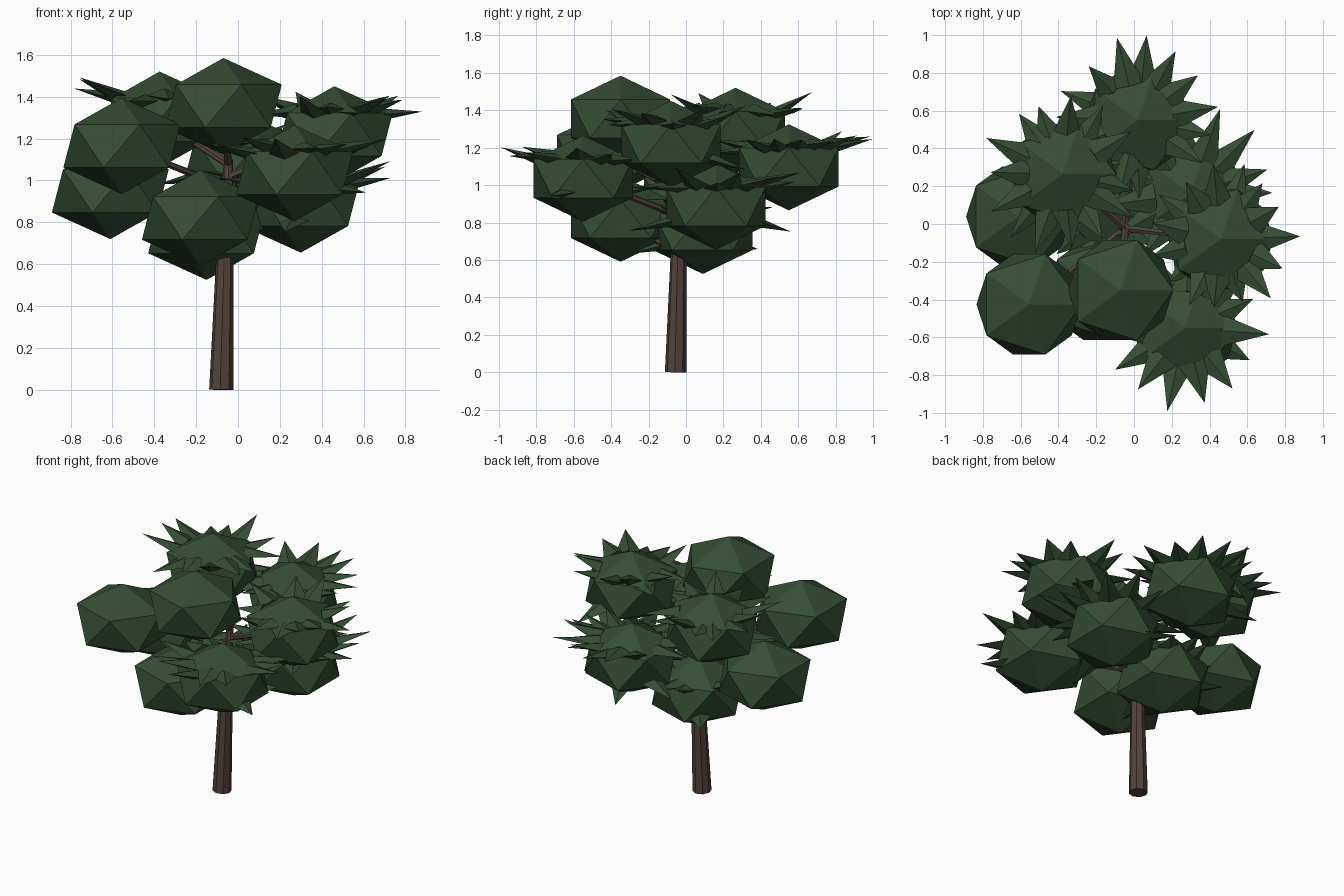
import bpy, bmesh, math, random
from mathutils import Matrix, Vector

random.seed(7)
cube = bpy.data.objects.get("Cube")
if cube:
    bpy.data.objects.remove(cube, do_unlink=True)


def make_material(name, rgb):
    mat = bpy.data.materials.new(name)
    mat.use_nodes = True
    mat.diffuse_color = (*rgb, 1)
    mat.node_tree.nodes["Principled BSDF"].inputs["Base Color"].default_value = (*rgb, 1)
    return mat


leaf_green = make_material("leaf green", (0.035, 0.075, 0.035))
bark_brown = make_material("bark brown", (0.085, 0.056, 0.046))


def add_object(name, bm, mat):
    mesh = bpy.data.meshes.new(name)
    bm.to_mesh(mesh)
    bm.free()
    mesh.materials.append(mat)
    obj = bpy.data.objects.new(name, mesh)
    bpy.context.collection.objects.link(obj)
    return obj


def add_taper(bm, start, end, r1, r2, sides, flat=1.0):
    """Tapered prism or cone from start to end, optionally flattened."""
    start, end = Vector(start), Vector(end)
    z = (end - start).normalized()
    side = Vector((-z.y, z.x, 0)).normalized()
    frame = Matrix((side, z.cross(side), z)).transposed().to_4x4()
    place = (Matrix.Translation((start + end) / 2) @ frame
             @ Matrix.Diagonal((1, flat, 1, 1)))
    bmesh.ops.create_cone(bm, cap_ends=True, segments=sides, radius1=r1,
                          radius2=r2, depth=(end - start).length, matrix=place)


# Trunk: two tapering sections with a slight lean
FORK = Vector((-0.062, -0.04, 0.64))
CROWN = Vector((-0.045, -0.02, 1.10))
bm = bmesh.new()
add_taper(bm, (-0.08, -0.055, 0), FORK, 0.058, 0.042, 8)
add_taper(bm, FORK, CROWN, 0.04, 0.022, 8)
add_object("trunk", bm, bark_brown)

# Foliage clumps: name, centre, angle of the longest leaf (None = plain), leaf reach
CLUMPS = [
    ("top_front", (-0.07, -0.35, 1.355), None, 0),
    ("upper_right", (-0.555, -0.425, 1.165), None, 0),
    ("lower_right", (-0.61, 0.04, 0.95), None, 0),
    ("lower_front", (-0.18, -0.35, 0.82), None, 0),
    ("lower_middle", (-0.15, 0.09, 0.755), 60, 0.38),
    ("front_left", (0.27, -0.55, 1.035), -102, 0.45),
    ("lower_left", (0.30, 0.16, 0.885), 45, 0.48),
    ("upper_left", (0.46, -0.08, 1.22), 2, 0.42),
    ("back", (0.02, 0.55, 1.095), 84, 0.45),
    ("upper_back", (-0.375, 0.265, 1.29), 155, 0.45),
]
RADIUS, HEIGHT = 0.312, 0.23


def add_leaf(bm, centre, angle, root, tip, root_z, tip_z, width):
    d = Vector((math.cos(angle), math.sin(angle), 0))
    lift = Vector((0, 0, 1))
    add_taper(bm, centre + d * root + lift * root_z,
              centre + d * tip + lift * tip_z, width, 0, 4, 0.4)


for name, centre, heading, reach in CLUMPS:
    centre = Vector(centre)

    # Squashed icosahedron body
    bm = bmesh.new()
    bmesh.ops.create_icosphere(
        bm, subdivisions=1, radius=1,
        matrix=Matrix.Translation(centre) @ Matrix.Diagonal((RADIUS, RADIUS, HEIGHT, 1)))
    add_object(name + "_foliage", bm, leaf_green)

    # Broad pointed leaves over the upper rim, with a few drooping ones
    if heading is not None:
        bm = bmesh.new()
        count = 15
        for i in range(count):
            angle = math.radians(heading) + math.tau * i / count
            tip = reach
            if i:
                angle += random.uniform(-0.09, 0.09)
                tip -= random.uniform(0.0, 0.07)
            if i % 6 == 3:
                root_z, tip_z = -0.07, random.uniform(-0.14, -0.04)
            else:
                root_z = random.uniform(0.08, 0.12)
                tip_z = random.uniform(0.08, 0.21)
            add_leaf(bm, centre, angle, 0.19, tip, root_z, tip_z, 0.085)
        add_object(name + "_leaves", bm, leaf_green)

    # Branch from the trunk into the clump
    t = min(max((centre.z - 0.2 - FORK.z) / (CROWN.z - FORK.z), 0), 0.95)
    bm = bmesh.new()
    add_taper(bm, FORK.lerp(CROWN, t), centre, 0.02, 0.012, 6)
    add_object(name + "_branch", bm, bark_brown)
